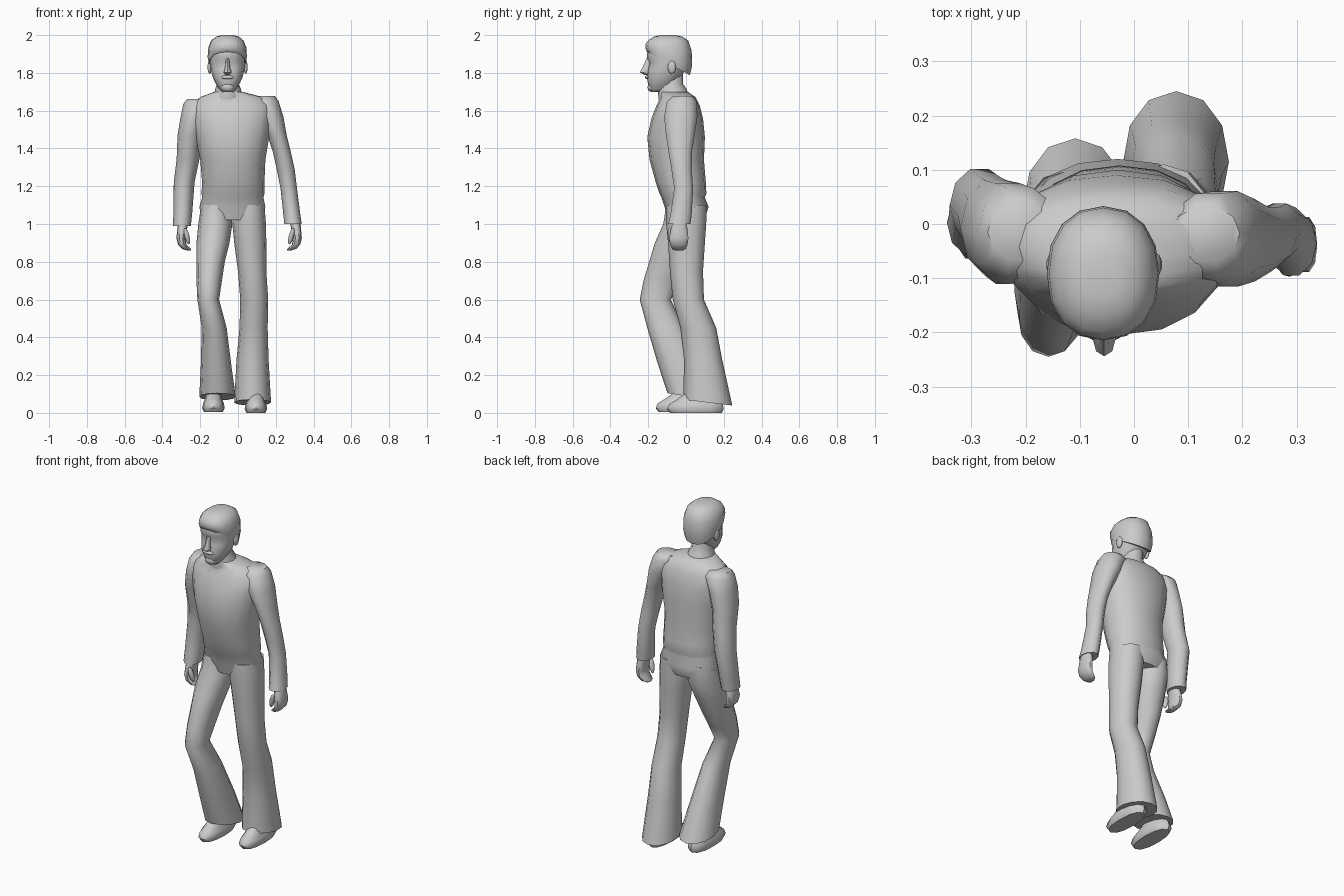
import bpy, bmesh
from math import cos, sin, pi


def sgnpow(v, p):
    return (abs(v) ** p) * (1 if v >= 0 else -1)


def finish(obj, angle=50):
    bpy.ops.object.select_all(action='DESELECT')
    obj.select_set(True)
    bpy.context.view_layer.objects.active = obj
    bpy.ops.object.shade_smooth_by_angle(angle=angle * pi / 180)


def loft(name, rings, sides=12, power=2.0):
    """Skin rings given as (z, x0, x1, y0, y1[, tilt]); tilt raises z with y."""
    bm = bmesh.new()
    loops = []
    for z, x0, x1, y0, y1, *t in rings:
        tilt = t[0] if t else 0
        cx, cy, rx, ry = (x0 + x1) / 2, (y0 + y1) / 2, (x1 - x0) / 2, (y1 - y0) / 2
        loop = []
        for i in range(sides):
            a = 2 * pi * i / sides
            dx, dy = rx * sgnpow(cos(a), 2 / power), ry * sgnpow(sin(a), 2 / power)
            loop.append(bm.verts.new((cx + dx, cy + dy, z + tilt * dy)))
        loops.append(loop)
    for a, b in zip(loops, loops[1:]):
        for i in range(sides):
            j = (i + 1) % sides
            bm.faces.new((a[i], a[j], b[j], b[i]))
    bm.faces.new(loops[0])
    bm.faces.new(loops[-1])
    bmesh.ops.recalc_face_normals(bm, faces=bm.faces)
    me = bpy.data.meshes.new(name)
    bm.to_mesh(me)
    bm.free()
    obj = bpy.data.objects.new(name, me)
    bpy.context.collection.objects.link(obj)
    finish(obj)
    return obj


def blob(name, loc, scale, rot=(0, 0, 0)):
    bpy.ops.mesh.primitive_uv_sphere_add(segments=10, ring_count=6, location=loc, rotation=rot)
    obj = bpy.context.object
    obj.name = name
    obj.scale = scale
    finish(obj)


# Jumper and hips
loft("torso", [
    (1.02, -.19, .125, -.095, .095), (1.09, -.205, .145, -.113, .12),
    (1.14, -.19, .135, -.13, .10), (1.16, -.193, .14, -.14, .108),
    (1.22, -.19, .14, -.16, .105), (1.34, -.20, .145, -.193, .095),
    (1.46, -.225, .165, -.205, .10), (1.56, -.245, .18, -.183, .09),
    (1.63, -.25, .185, -.155, .072), (1.672, -.20, .13, -.135, .05),
    (1.70, -.125, .025, -.14, .01)], 16, 2.2)

# Neck with collar
loft("neck", [(1.66, -.135, .03, -.145, .02), (1.715, -.12, .015, -.15, .003),
              (1.74, -.112, .005, -.145, -.015), (1.82, -.11, 0, -.14, -.015)], 12)

# Sleeves hanging at each side
loft("right_sleeve", [
    (1.662, -.27, -.15, -.07, .04), (1.635, -.29, -.13, -.105, .07),
    (1.56, -.305, -.16, -.115, .08), (1.47, -.32, -.19, -.10, .085),
    (1.34, -.325, -.205, -.06, .09), (1.22, -.34, -.23, -.035, .105),
    (1.05, -.342, -.243, -.055, .075), (.99, -.345, -.25, -.06, .065)], 10)
loft("left_sleeve", [
    (1.678, .07, .195, -.07, .035), (1.65, .06, .215, -.105, .06),
    (1.57, .10, .24, -.12, .065), (1.47, .155, .258, -.11, .05),
    (1.38, .185, .28, -.095, .035), (1.29, .205, .30, -.08, .033),
    (1.19, .225, .312, -.065, .04), (1.05, .24, .33, -.085, .033),
    (1.0, .245, .337, -.098, .027)], 10)

# Hands: palm with curled fingers plus thumb; s points outward
for name, x, y, s in (("right", -.29, -.01, -1), ("left", .302, -.035, 1)):
    def span(c, r):
        return x + s * c - r, x + s * c + r
    loft(name + "_hand", [
        (1.02, *span(0, .028), y - .035, y + .035),
        (.97, *span(.006, .026), y - .048, y + .045),
        (.925, *span(.012, .024), y - .056, y + .05),
        (.89, *span(.005, .022), y - .05, y + .045),
        (.868, *span(-.018, .024), y - .04, y + .035),
        (.86, *span(-.03, .012), y - .025, y + .02)], 10, 2.4)
    blob(name + "_thumb", (x - s * .02, y - .045, .935), (.014, .016, .045), (.15, s * .25, 0))

# Flared trousers: right leg bent forward, left leg trailing
loft("right_trouser_leg", [
    (1.10, -.195, -.04, -.105, .10), (1.0, -.21, -.03, -.12, .10),
    (.9, -.22, -.045, -.165, .06), (.8, -.22, -.07, -.195, .02),
    (.7, -.22, -.085, -.225, -.03), (.6, -.215, -.1, -.245, -.08),
    (.45, -.192, -.06, -.205, -.01), (.25, -.197, -.035, -.15, .09, -.1),
    (.085, -.205, -.012, -.098, .158, -.15)], 12, 2.1)
loft("left_trouser_leg", [
    (1.10, -.03, .14, -.105, .11), (1.0, -.03, .148, -.105, .107),
    (.9, -.02, .15, -.095, .10), (.75, 0, .15, -.085, .09),
    (.6, .012, .16, -.07, .095), (.45, .008, .157, -.03, .16),
    (.28, -.008, .162, -.01, .192), (.055, -.02, .175, -.015, .245, -.12)], 12, 2.1)

# Shoes
for name, x, toe, lift in (("right_shoe", -.13, -.16, .005), ("left_shoe", .095, -.10, 0)):
    loft(name, [
        (lift, x - .05, x + .05, toe + .015, toe + .29),
        (lift + .02, x - .06, x + .06, toe, toe + .30),
        (lift + .045, x - .055, x + .055, toe + .01, toe + .295),
        (lift + .07, x - .045, x + .045, toe + .05, toe + .28),
        (lift + .12, x - .038, x + .038, toe + .12, toe + .27)], 12, 2.3)

# Head with jaw, mouth, eye sockets and brow
loft("head", [
    (1.70, -.085, -.025, -.185, -.11), (1.715, -.10, -.01, -.195, -.08),
    (1.75, -.122, .012, -.203, -.05), (1.78, -.135, .025, -.207, -.025),
    (1.82, -.145, .035, -.202, 0), (1.855, -.15, .04, -.193, .015),
    (1.88, -.15, .04, -.208, .02), (1.93, -.148, .038, -.203, .02),
    (1.97, -.12, .01, -.17, -.01)], 16, 2.2)

# Hair cap with hairline tilted up to the forehead
loft("hair", [
    (1.85, -.155, .043, -.207, .02, -.55), (1.885, -.161, .047, -.215, .033, -.38),
    (1.935, -.157, .044, -.213, .03, -.15), (1.972, -.142, .029, -.2, .012),
    (1.992, -.115, .005, -.17, -.02), (2.0, -.085, -.025, -.135, -.055)], 16, 2.2)

# Nose, moustache and ears
loft("nose", [(1.79, -.066, -.044, -.222, -.18), (1.803, -.076, -.034, -.244, -.18),
              (1.83, -.068, -.042, -.23, -.18), (1.875, -.064, -.046, -.21, -.18)], 8)
blob("moustache", (-.055, -.203, 1.777), (.035, .014, .011))
blob("chin_beard", (-.055, -.182, 1.725), (.035, .022, .026))
for name, x in (("right_ear", -.15), ("left_ear", .04)):
    blob(name, (x, -.075, 1.83), (.012, .022, .035))
